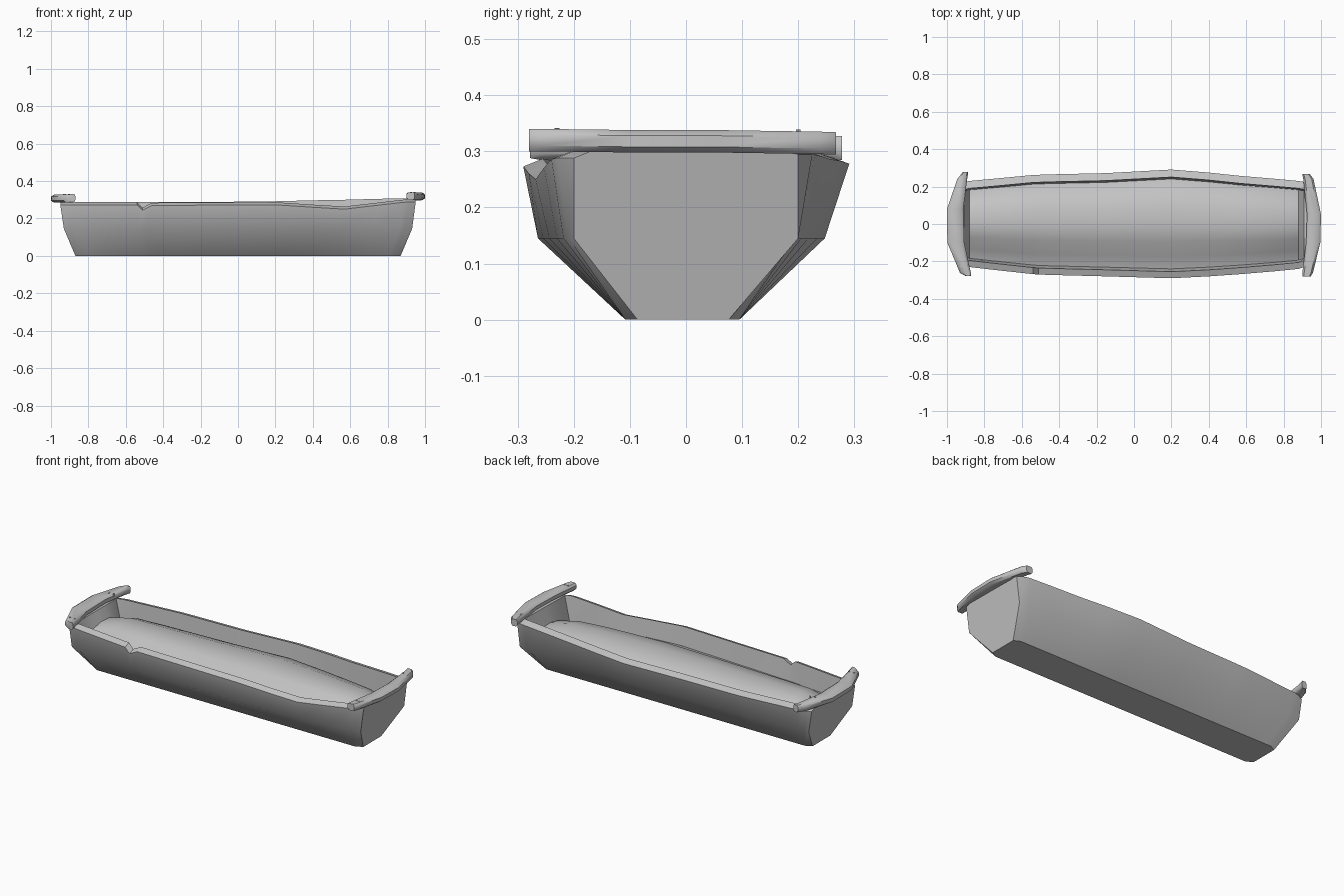
import bpy, bmesh, math

cube = bpy.data.objects.get("Cube")
if cube:
    bpy.data.objects.remove(cube)


def make_material(name, rgb):
    m = bpy.data.materials.new(name)
    m.use_nodes = True
    m.diffuse_color = (*rgb, 1)
    m.node_tree.nodes["Principled BSDF"].inputs["Base Color"].default_value = (*rgb, 1)
    return m


GREY = make_material("plain grey", (0.55, 0.55, 0.55))


def loft(name, rings, angle):
    """Skin closed rings of equal length and cap both ends."""
    bm = bmesh.new()
    rows = [[bm.verts.new(p) for p in ring] for ring in rings]
    for a, b in zip(rows, rows[1:]):
        n = len(a)
        for i in range(n):
            j = (i + 1) % n
            bm.faces.new((a[i], a[j], b[j], b[i]))
    bm.faces.new(rows[0])
    bm.faces.new(rows[-1][::-1])
    bmesh.ops.recalc_face_normals(bm, faces=bm.faces)
    mesh = bpy.data.meshes.new(name)
    bm.to_mesh(mesh)
    bm.free()
    mesh.materials.append(GREY)
    obj = bpy.data.objects.new(name, mesh)
    bpy.context.collection.objects.link(obj)
    bpy.ops.object.select_all(action="DESELECT")
    obj.select_set(True)
    bpy.context.view_layer.objects.active = obj
    bpy.ops.object.shade_smooth_by_angle(angle=math.radians(angle))
    return obj


# Trough stations: x, front y, back y, front rim z, back rim z, crown z (0 = end wall)
STATIONS = [
    (-0.95, -0.20, 0.20, 0.285, 0.285, 0),
    (-0.91, -0.225, 0.225, 0.285, 0.285, 0),
    (-0.88, -0.23, 0.23, 0.287, 0.287, 0.23),
    (-0.75, -0.245, 0.242, 0.287, 0.287, 0.26),
    (-0.54, -0.268, 0.262, 0.287, 0.287, 0.26),
    (-0.51, -0.27, 0.263, 0.258, 0.287, 0.26),
    (-0.46, -0.272, 0.265, 0.284, 0.287, 0.26),
    (-0.15, -0.28, 0.272, 0.285, 0.288, 0.265),
    (0.2, -0.29, 0.291, 0.287, 0.292, 0.27),
    (0.4, -0.28, 0.275, 0.274, 0.297, 0.265),
    (0.57, -0.268, 0.257, 0.264, 0.3, 0.26),
    (0.75, -0.253, 0.242, 0.285, 0.305, 0.25),
    (0.88, -0.24, 0.23, 0.3, 0.308, 0.22),
    (0.91, -0.23, 0.225, 0.302, 0.308, 0),
    (0.95, -0.2, 0.2, 0.302, 0.308, 0),
]
# Inner surface: position across the opening, drop below the crown
INNER = [(0.03, 0.09), (0.16, 0.07), (0.32, 0.015), (0.5, 0),
         (0.7, 0.005), (0.87, 0.035), (0.98, 0.09)]


def trough_ring(x, yf, yb, zf, zb, crown):
    end = abs(x) > 0.94
    shrink = 0.8 if end else 1
    ring = [(x * 0.915, -0.108 * shrink, 0),
            (x * 0.98, yf * (1 if end else 0.91), 0.145),
            (x, yf, zf - 0.014),
            (x, yf + 0.035, zf)]
    y0, y1 = yf + 0.035, yb - 0.04
    for t, drop in INNER:
        z = crown - drop if crown else zf + (zb - zf) * t
        ring.append((x, y0 + (y1 - y0) * t, z))
    ring += [(x, y1, zb),
             (x, yb, zb - 0.014),
             (x * 0.98, yb * (1 if end else 0.85), 0.145),
             (x * 0.915, 0.095 * shrink, 0)]
    return ring


loft("trough", [trough_ring(*s) for s in STATIONS], 42)


def handle(name, outline, z0, z1):
    """Bowed bar; outline rows are y, inner x, outer x, lift."""
    rings = []
    for y, xi, xo, lift in outline:
        c = (xo - xi) * 0.18
        a, b, e = z0 + lift, z1 + lift, 0.01
        rings.append([(xi + c, y, a), (xo - c, y, a), (xo, y, a + e), (xo, y, b - e),
                      (xo - c, y, b), (xi + c, y, b), (xi, y, b - e), (xi, y, a + e)])
    return loft(name, rings, 40)


handle("right_handle", [
    (-0.278, -0.90, -0.87, 0.003), (-0.262, -0.93, -0.872, 0),
    (-0.1, -0.998, -0.908, 0), (0.08, -1.0, -0.913, 0),
    (0.24, -0.945, -0.892, 0), (0.278, -0.915, -0.886, 0)], 0.285, 0.327)
handle("left_handle", [
    (-0.28, 0.902, 0.945, 0.002), (-0.26, 0.9, 0.957, 0.002),
    (-0.1, 0.92, 0.996, 0), (0.05, 0.925, 1.0, 0),
    (0.24, 0.905, 0.96, -0.003), (0.267, 0.9, 0.94, -0.004)], 0.298, 0.338)

# Small pegs through the handle ends
PEGS = [(-0.93, 0.14, 0.325), (-0.905, 0.15, 0.325), (-0.925, -0.225, 0.325),
        (-0.895, -0.225, 0.325), (0.925, 0.2, 0.334), (0.925, -0.23, 0.337),
        (0.943, -0.23, 0.337)]
for i, (x, y, z) in enumerate(PEGS):
    circle = [(math.cos(k * math.pi / 3) * 0.005, math.sin(k * math.pi / 3) * 0.005)
              for k in range(6)]
    loft(f"peg_{i + 1}", [[(x + u, y + v, h) for u, v in circle]
                          for h in (z - 0.015, z + 0.005)], 40)
